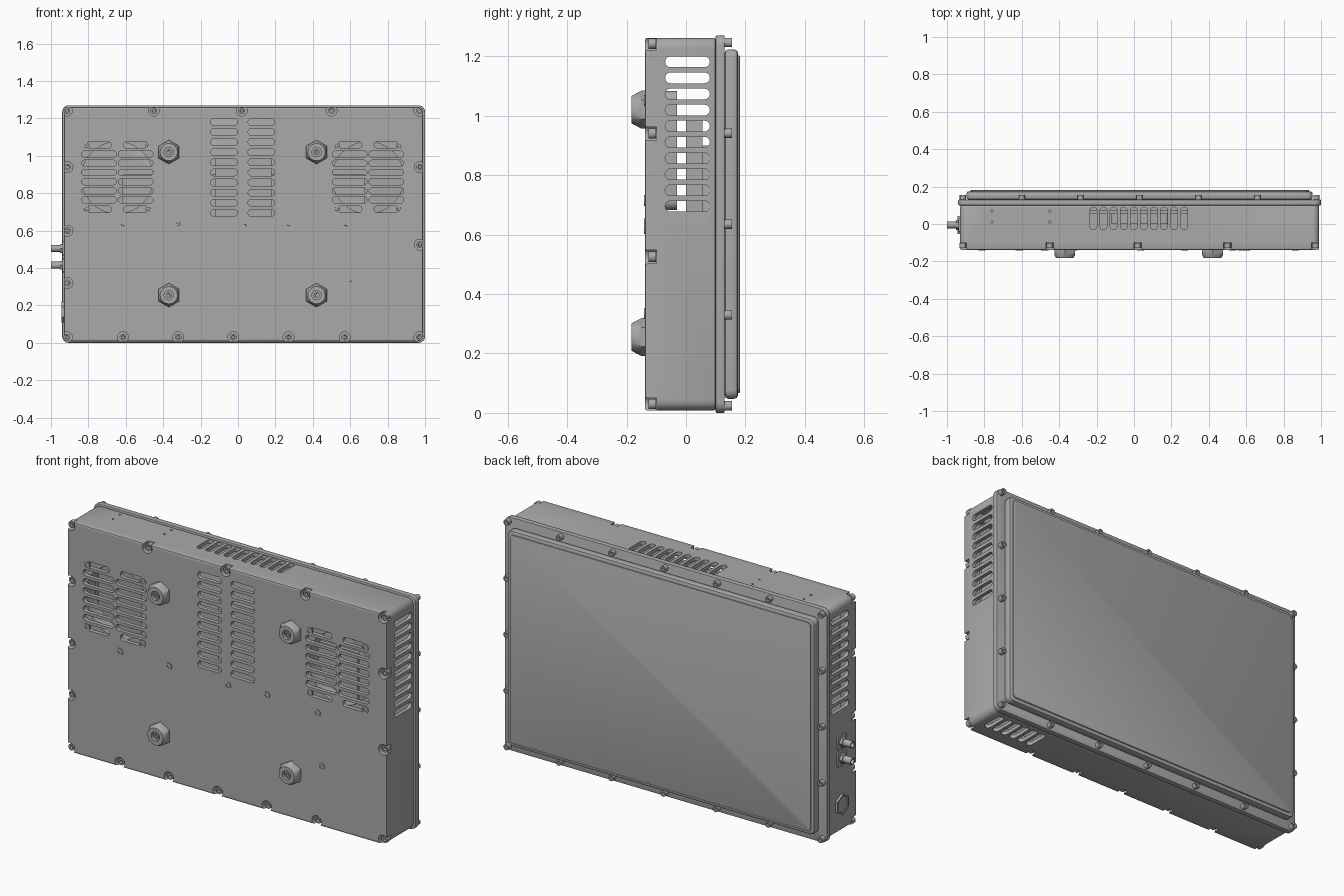
import bpy
import bmesh
from math import cos, sin, pi
from mathutils import Matrix, Vector

cube = bpy.data.objects.get("Cube")
if cube:
    bpy.data.objects.remove(cube)

grey = bpy.data.materials.new("housing grey")
grey.use_nodes = True
tone = (0.4, 0.4, 0.4, 1)
grey.diffuse_color = tone
grey.node_tree.nodes["Principled BSDF"].inputs["Base Color"].default_value = tone

X, Y, Z = Vector((1, 0, 0)), Vector((0, 1, 0)), Vector((0, 0, 1))


def frame(loc, u, n):
    """Local x along u, local z along n."""
    v = n.cross(u)
    return Matrix.Translation(loc) @ Matrix((u, v, n)).transposed().to_4x4()


def ngon(r, n, turn=0.0):
    return [(r * cos(turn + 2 * pi * i / n), r * sin(turn + 2 * pi * i / n)) for i in range(n)]


def rounded(w, h, r, seg=6):
    pts = []
    for k, (sx, sy) in enumerate(((1, 1), (-1, 1), (-1, -1), (1, -1))):
        for i in range(seg + 1):
            a = (k + i / seg) * pi / 2
            pts.append((sx * (w / 2 - r) + r * cos(a), sy * (h / 2 - r) + r * sin(a)))
    return pts


def prism(bm, mat, pts, depth, tip=1.0):
    """Extrude an outline from the local origin along local z; return the end face."""
    lo = [bm.verts.new(mat @ Vector((x, y, 0))) for x, y in pts]
    hi = [bm.verts.new(mat @ Vector((x * tip, y * tip, depth))) for x, y in pts]
    bm.faces.new(lo[::-1])
    top = bm.faces.new(hi)
    for i in range(len(pts)):
        j = (i + 1) % len(pts)
        bm.faces.new((lo[i], lo[j], hi[j], hi[i]))
    return top


def recess(bm, face, margin, depth):
    """Sink the middle of a face below a rim."""
    face.normal_update()
    n = face.normal.copy()
    for d in (0, depth):
        bmesh.ops.inset_region(bm, faces=[face], thickness=margin if not d else 0.0008)
        if d:
            bmesh.ops.translate(bm, verts=face.verts[:], vec=-n * d)


def screw(bm, mat, r, h):
    recess(bm, prism(bm, mat, ngon(r, 14), h), r * 0.5, h * 0.6)


def make(name, bm, bevel=0.0):
    mesh = bpy.data.meshes.new(name)
    bm.to_mesh(mesh)
    bm.free()
    ob = bpy.data.objects.new(name, mesh)
    bpy.context.collection.objects.link(ob)
    mesh.materials.append(grey)
    if bevel:
        mod = ob.modifiers.new("bevel", 'BEVEL')
        mod.width, mod.segments, mod.limit_method, mod.angle_limit = bevel, 2, 'ANGLE', 1.0
        apply(ob, mod)
    return ob


def select(ob):
    bpy.ops.object.select_all(action='DESELECT')
    bpy.context.view_layer.objects.active = ob
    ob.select_set(True)


def apply(ob, mod):
    select(ob)
    bpy.ops.object.modifier_apply(modifier=mod.name)


def cut(ob, bm, mode='DIFFERENCE'):
    tool = make("cutter", bm)
    mod = ob.modifiers.new("cut", 'BOOLEAN')
    mod.operation, mod.solver, mod.object = mode, 'EXACT', tool
    apply(ob, mod)
    bpy.data.objects.remove(tool)


def slab(name, w, h, r, y0, y1, bevel=0.0, cx=0.03, cz=0.635):
    bm = bmesh.new()
    prism(bm, frame((cx, y0, cz), -X, Y), rounded(w, h, r), y1 - y0)
    return make(name, bm, bevel)


def front(x, z, y=-0.138):
    return frame((x, y, z), X, -Y)


# Hollow housing; the wall is thicker near the front for the screw pockets
housing = slab("housing", 1.92, 1.254, 0.035, -0.138, 0.1, 0.008)
for w, h, y0, y1 in ((1.88, 1.214, -0.088, 0.12), (1.80, 1.13, -0.116, -0.08)):
    bm = bmesh.new()
    prism(bm, frame((0.03, y0, 0.635), -X, Y), rounded(w, h, 0.03), y1 - y0)
    cut(housing, bm)

# Vent slots, grilles and screw pockets
bm = bmesh.new()
pitch = 0.054
for i in range(10):
    z = 0.695 + i * pitch
    for x in (-0.075, 0.125):
        prism(bm, front(x, z, -0.1), rounded(0.142, 0.036, 0.0175), 0.08)
    for x in (-0.92, 0.98):
        prism(bm, frame((x - 0.05, 0.005, z), Y, X), rounded(0.15, 0.036, 0.0175), 0.1)
    prism(bm, frame((-0.217 + i * pitch, 0.03, 1.22), Y, Z), rounded(0.12, 0.036, 0.0175), 0.1)
for i in range(6):
    prism(bm, frame((0.64 + i * pitch, 0.0, -0.05), Y, Z), rounded(0.13, 0.036, 0.0175), 0.1)
fans = (-0.645, 0.695)
for cx in fans:
    for i in range(8):
        for dx in (-0.098, 0.098):
            prism(bm, front(cx + dx, 0.715 + i * 0.049, -0.1),
                  rounded(0.185 if 0 < i < 7 else 0.13, 0.034, 0.0165), 0.08)
for x in (-0.76, -0.45):
    for y in (0.01, 0.07):
        prism(bm, frame((x, y, 1.25), X, Z), ngon(0.006, 8), 0.05)
rim = [(x, 1.242) for x in (-0.915, -0.45, 0.02, 0.5, 0.97)]
rim += [(x, 0.03) for x in (-0.915, -0.615, -0.32, -0.025, 0.27, 0.57, 0.97)]
rim += [(-0.912, z) for z in (0.32, 0.6, 0.94)] + [(0.972, z) for z in (0.525, 0.94)]
for x, z in rim:
    prism(bm, front(x, z, -0.1), ngon(0.029, 20), 0.08)
cut(housing, bm)

# Rear flange and display
slab("rear_flange", 1.94, 1.27, 0.035, 0.1, 0.13, 0.004)
slab("display_frame", 1.85, 1.175, 0.03, 0.13, 0.175, 0.012)
slab("display_panel", 1.81, 1.135, 0.02, 0.17, 0.181, 0.002)

# Housing screws sunk in the pockets, and screws on the front face
bm = bmesh.new()
for x, z in rim:
    screw(bm, front(x, z, -0.101), 0.018, 0.026)
make("rim_screws", bm)
bm = bmesh.new()
spots = [(-0.615, 0.635), (-0.32, 0.635), (0.035, 0.625), (0.27, 0.635), (0.575, 0.62), (0.6, 0.335)]
spots += [(cx + dx, 0.883 + dz) for cx in fans for dx in (-0.168, 0.168) for dz in (-0.168, 0.168)]
for x, z in spots:
    screw(bm, front(x, z, -0.135), 0.019, 0.007)
make("face_screws", bm)

# Flange screws around the back
bm = bmesh.new()
back = [(-0.915 + i * 0.315, z) for i in range(7) for z in (0.024, 1.246)]
back += [(x, 0.024 + i * 0.3055) for i in (1, 2, 3) for x in (-0.916, 0.976)]
for x, z in back:
    screw(bm, frame((x, 0.128, z), -X, Y), 0.016, 0.027)
make("flange_screws", bm)

# Hexagonal feet with a chamfered end and a centre screw
for i, (x, z) in enumerate((x, z) for x in (-0.37, 0.42) for z in (0.255, 1.02)):
    bm = bmesh.new()
    prism(bm, front(x, z, -0.136), ngon(0.064, 6, pi / 6), 0.047)
    foot = make(f"foot_{i + 1}", bm)
    bm = bmesh.new()
    prism(bm, front(x, z, -0.11), ngon(0.085, 32), 0.08, 0.5)
    cut(foot, bm, 'INTERSECT')
    bm = bmesh.new()
    prism(bm, front(x, z, -0.165), ngon(0.025, 20), 0.05)
    cut(foot, bm)
    bm = bmesh.new()
    screw(bm, front(x, z, -0.164), 0.016, 0.012)
    make(f"foot_screw_{i + 1}", bm)

# Fans behind the grilles
for cx, side in zip(fans, ("right", "left")):
    fan = slab(f"{side}_fan_frame", 0.4, 0.4, 0.03, -0.115, -0.03, cx=cx, cz=0.883)
    bm = bmesh.new()
    prism(bm, front(cx, 0.883, 0.0), ngon(0.192, 40), 0.2)
    cut(fan, bm)

# Inner boards
slab("circuit_board", 1.3, 0.6, 0.01, 0.055, 0.075, cz=0.6)
slab("power_block", 0.3, 0.4, 0.01, 0.0, 0.055, cz=0.8)

# Connectors and hexagonal plug on the right side
bm = bmesh.new()
for z in (0.415, 0.505):
    side = frame((-0.929, -0.005, z), Y, -X)
    prism(bm, side, rounded(0.075, 0.075, 0.008), 0.009)
    prism(bm, side, ngon(0.027, 6), 0.024)
    recess(bm, prism(bm, side, ngon(0.019, 18), 0.071), 0.005, 0.02)
make("connectors", bm)
bm = bmesh.new()
recess(bm, prism(bm, frame((-0.929, -0.005, 0.165), Y, -X), ngon(0.056, 6, pi / 6), 0.014), 0.008, 0.005)
make("hex_plug", bm)

for ob in bpy.context.collection.objects:
    if ob.type == 'MESH':
        select(ob)
        bpy.ops.object.shade_smooth_by_angle(angle=0.6)
